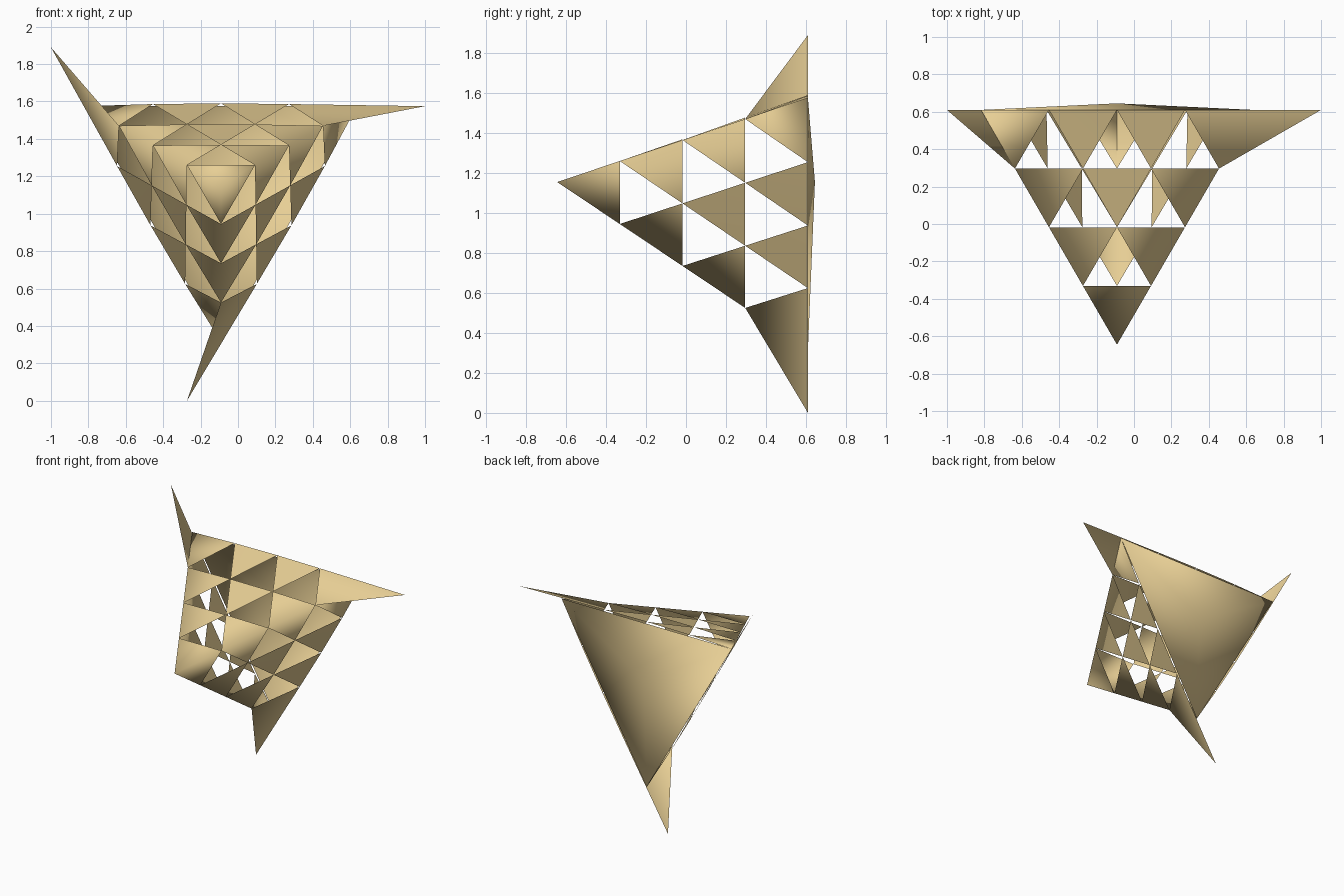
import bpy, bmesh, math
from mathutils import Vector

if "Cube" in bpy.data.objects:
    bpy.data.objects.remove(bpy.data.objects["Cube"])

N = 4                                   # rows of triangles per side
CX, CZ, R = -0.091, 1.155, 0.84         # axis position and base corner radius
Y_TIP, Y_BASE, Y_BACK = -0.645, 0.61, 0.645
BOW = 0.015                             # slight outward bow of the sides

# base corners: top left, top right, bottom (offsets from the axis)
corners = [Vector((R * math.cos(math.radians(a)), 0, R * math.sin(math.radians(a))))
           for a in (150, 30, 270)]
centre = Vector((CX, 0.3, CZ))

bm = bmesh.new()
cache = {}


def vert(p):
    key = tuple(round(c, 4) for c in p)
    if key not in cache:
        cache[key] = bm.verts.new(p)
    return cache[key]


def tri(*pts):
    """Shared-vertex triangle that always faces outward."""
    a, b, c = pts
    if (b - a).cross(c - a).dot((a + b + c) / 3 - centre) < 0:
        b, c = c, b
    bm.faces.new([vert(a), vert(b), vert(c)])


def side_point(A, B, i, j):
    p = Vector((CX, Y_TIP + (Y_BASE - Y_TIP) * i / N, CZ))
    p += A * ((i - j) / N) + B * (j / N)
    if 0 < j < i:
        p += (A + B).normalized() * BOW * j * (i - j) / 4
    return p


# three open lattice sides, each ending in one stretched pinwheel spike
for k in range(3):
    A, B = corners[k], corners[(k + 1) % 3]
    for i in range(N):
        for j in range(i + 1):
            last = N + 1 if (i == N - 1 and j == i) else j + 1
            tri(side_point(A, B, i, j), side_point(A, B, i + 1, j),
                side_point(A, B, i + 1, last))

# closed back panel, a shallow pyramid
peak = Vector((CX, Y_BACK, CZ))
base = [Vector((CX, Y_BASE, CZ)) + c for c in corners]
for k in range(3):
    tri(base[k], base[(k + 1) % 3], peak)

for f in bm.faces:
    f.smooth = True
mesh = bpy.data.meshes.new("lattice_pinwheel_shell")
bm.to_mesh(mesh)
bm.free()

mat = bpy.data.materials.new("tan_paper")
mat.diffuse_color = (0.80, 0.62, 0.30, 1)
mat.use_nodes = True
mat.node_tree.nodes["Principled BSDF"].inputs["Base Color"].default_value = mat.diffuse_color
mesh.materials.append(mat)
obj = bpy.data.objects.new("lattice_pinwheel_shell", mesh)
bpy.context.collection.objects.link(obj)
